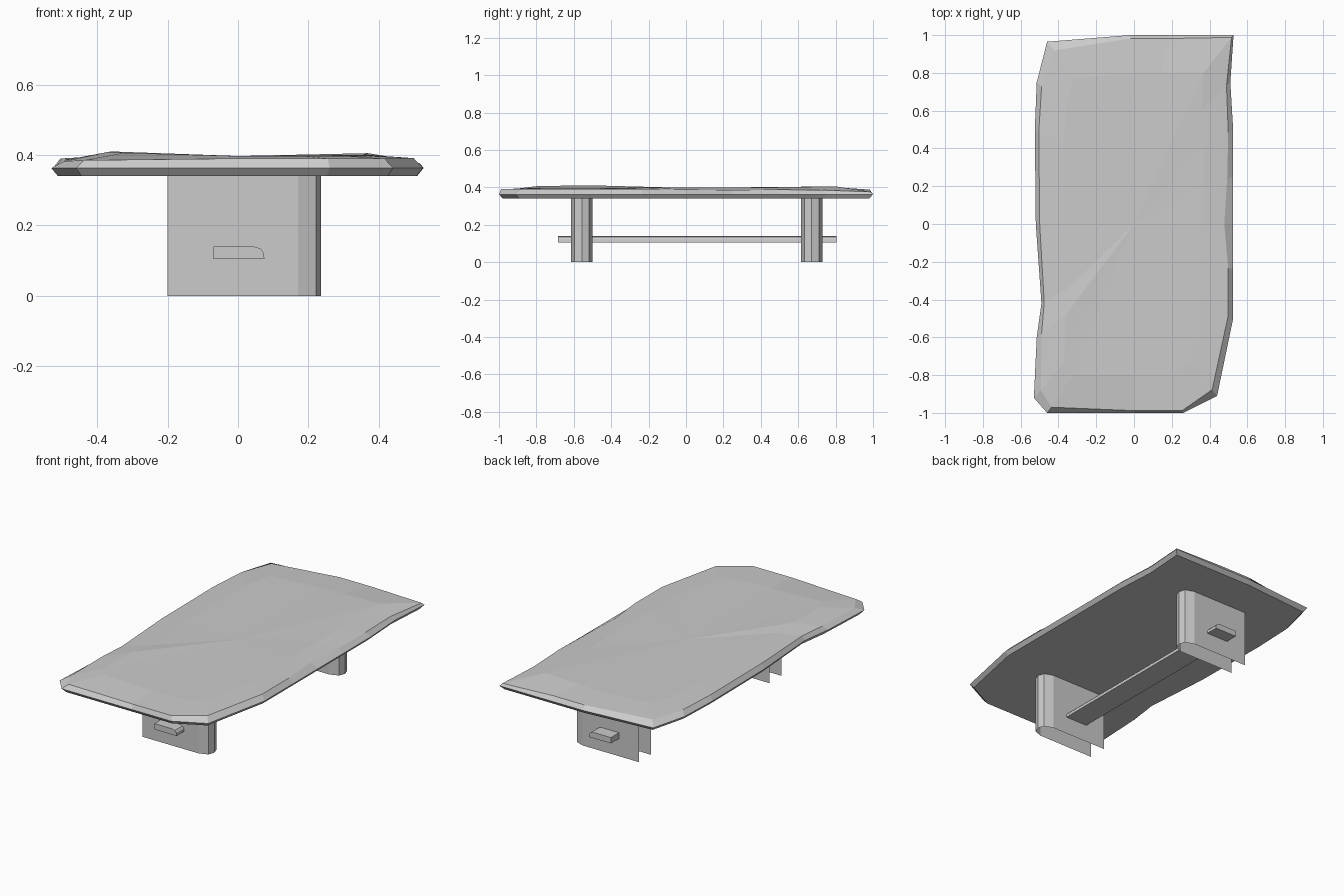
import bpy, bmesh


def finish(bm, name):
    mesh = bpy.data.meshes.new(name)
    bm.to_mesh(mesh)
    bm.free()
    obj = bpy.data.objects.new(name, mesh)
    bpy.context.collection.objects.link(obj)
    return obj


def bridge(bm, low, high, closed=True):
    n = len(low)
    for i in range(n if closed else n - 1):
        j = (i + 1) % n
        bm.faces.new((low[i], low[j], high[j], high[i]))


# Live-edge slab: x, y, inset of upper rim, rim height, inner surface height
outline = [
    (-0.46, -1.00, 0.05, 0.385, 0.406), (0.00, -1.00, 0.02, 0.390, 0.397),
    (0.26, -1.00, 0.02, 0.390, 0.397), (0.44, -0.91, 0.06, 0.390, 0.397),
    (0.525, -0.50, 0.05, 0.391, 0.397), (0.525, -0.24, 0.05, 0.391, 0.399),
    (0.525, 0.00, 0.09, 0.388, 0.400), (0.525, 0.25, 0.06, 0.385, 0.399),
    (0.525, 0.50, 0.05, 0.388, 0.399), (0.51, 0.75, 0.04, 0.385, 0.402),
    (0.527, 1.00, 0.02, 0.376, 0.405), (0.20, 1.00, 0.03, 0.388, 0.400),
    (-0.02, 1.00, 0.03, 0.388, 0.396), (-0.46, 0.965, 0.08, 0.386, 0.396),
    (-0.515, 0.75, 0.05, 0.388, 0.397), (-0.525, 0.50, 0.04, 0.390, 0.397),
    (-0.52, 0.00, 0.04, 0.390, 0.397), (-0.49, -0.42, 0.03, 0.388, 0.400),
    (-0.515, -0.60, 0.05, 0.386, 0.410), (-0.53, -0.92, 0.07, 0.382, 0.408),
]
bm = bmesh.new()


def ring(points):
    return [bm.verts.new(p) for p in points]


bottom = ring([(x * .965, y * .98, 0.34) for x, y, *_ in outline])
middle = ring([(x, y, 0.363) for x, y, *_ in outline])
rim = ring([(x * (1 - d), y * (1 - d * .6), z) for x, y, d, z, _ in outline])
inner = ring([(x * .70, y * .80, h) for x, y, _, _, h in outline])
bridge(bm, bottom, middle)
bridge(bm, middle, rim)
bridge(bm, rim, inner)
bm.faces.new(bottom[::-1])
spine = bm.verts.new((0, 0, 0.397))
for i in range(len(inner)):
    bm.faces.new((inner[i], inner[(i + 1) % len(inner)], spine))
finish(bm, "table_top")

# Pedestal legs: U-shaped sheets, open on the left side
leg_profile = [(-0.20, -0.057), (0.17, -0.057), (0.222, -0.038), (0.235, 0.0),
               (0.222, 0.038), (0.17, 0.057), (-0.20, 0.057)]
for name, cy in (("front_leg", -0.557), ("back_leg", 0.672)):
    bm = bmesh.new()
    low = ring([(x, y + cy, 0.0) for x, y in leg_profile])
    high = ring([(x, y + cy, 0.342) for x, y in leg_profile])
    bridge(bm, low, high, closed=False)
    finish(bm, name)

# Stretcher bar passing through both legs, upper right edge rounded
bar_profile = [(-0.07, 0.105), (0.075, 0.105), (0.073, 0.122),
               (0.063, 0.135), (0.045, 0.14), (-0.07, 0.14)]
bm = bmesh.new()
front = ring([(x, -0.685, z) for x, z in bar_profile])
back = ring([(x, 0.805, z) for x, z in bar_profile])
bridge(bm, front, back)
bm.faces.new(front)
bm.faces.new(back)
bmesh.ops.recalc_face_normals(bm, faces=bm.faces)
finish(bm, "stretcher")
